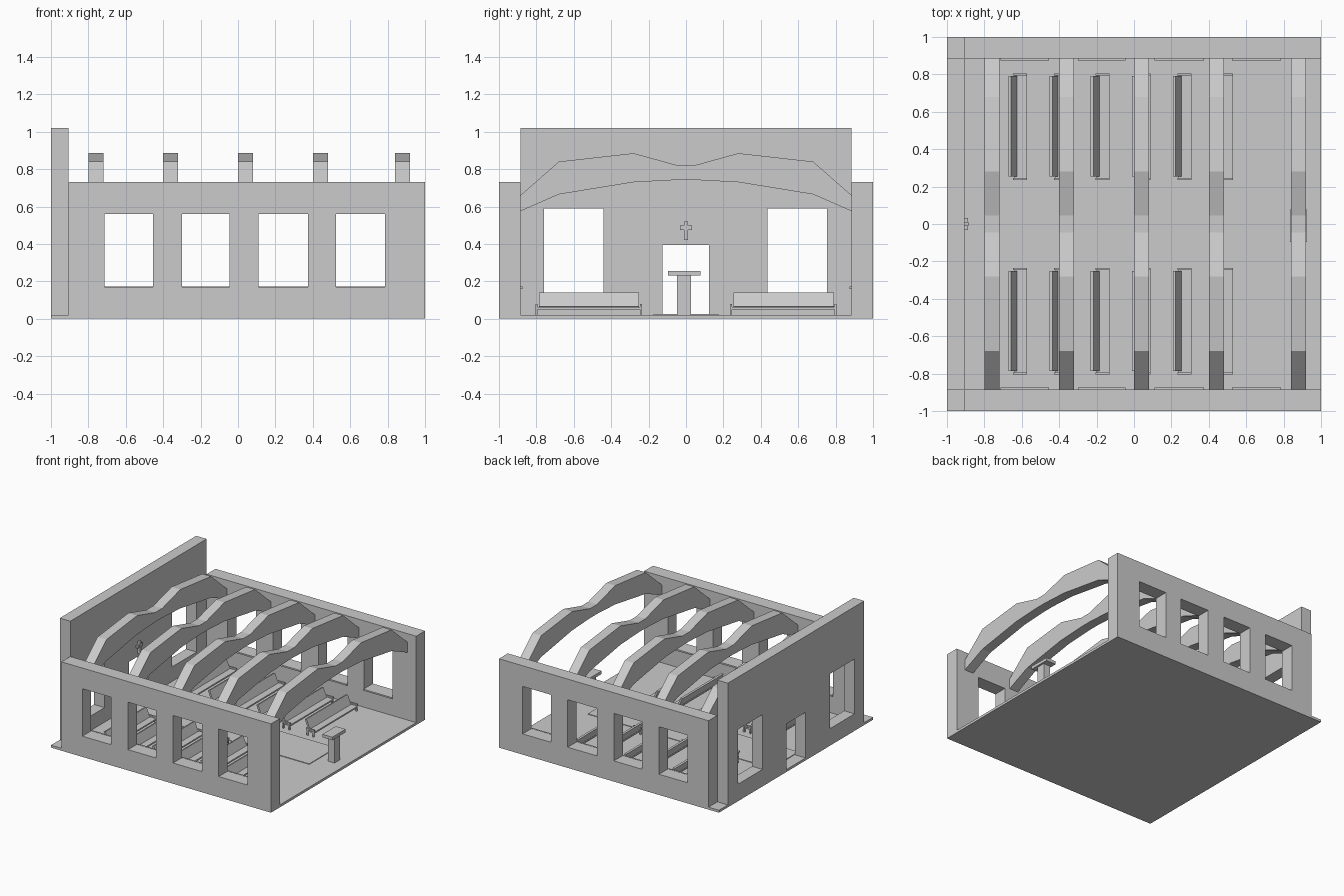
import bpy, bmesh
from mathutils import Matrix, Vector

if "Cube" in bpy.data.objects:
    bpy.data.objects.remove(bpy.data.objects["Cube"])


def add_box(bm, x0, x1, y0, y1, z0, z1):
    m = Matrix.Translation(((x0 + x1) / 2, (y0 + y1) / 2, (z0 + z1) / 2))
    bmesh.ops.create_cube(bm, size=1, matrix=m @ Matrix.Diagonal((x1 - x0, y1 - y0, z1 - z0, 1)))


def add_prism(bm, pts, axis, a, b):
    """Extrude a 2D profile along x (points are y,z) or y (points are x,z)."""
    def place(p, d):
        return (d, p[0], p[1]) if axis == 'x' else (p[0], d, p[1])
    face = bm.faces.new([bm.verts.new(place(p, a)) for p in pts])
    out = bmesh.ops.extrude_face_region(bm, geom=[face])
    move = Vector((b - a, 0, 0)) if axis == 'x' else Vector((0, b - a, 0))
    bmesh.ops.translate(bm, vec=move, verts=[v for v in out['geom'] if isinstance(v, bmesh.types.BMVert)])


def finish(name, bm):
    bmesh.ops.recalc_face_normals(bm, faces=bm.faces)
    me = bpy.data.meshes.new(name)
    bm.to_mesh(me)
    bm.free()
    ob = bpy.data.objects.new(name, me)
    bpy.context.collection.objects.link(ob)
    return ob


def boxes(name, *dims):
    bm = bmesh.new()
    for d in dims:
        add_box(bm, *d)
    return finish(name, bm)


def cut(ob, *holes):
    cutter = boxes(ob.name + "_cutter", *holes)
    mod = ob.modifiers.new("openings", 'BOOLEAN')
    mod.operation = 'DIFFERENCE'
    mod.solver = 'EXACT'
    mod.object = cutter
    bpy.context.view_layer.objects.active = ob
    bpy.ops.object.modifier_apply(modifier=mod.name)
    bpy.data.objects.remove(cutter)


# floor and aisle carpet
boxes("floor", (-1, 1, -1, 1, 0, 0.02))
boxes("aisle_carpet", (-0.9, 0.77, -0.175, 0.175, 0.02, 0.025))

# side walls with four windows and inner sills each
windows = [(-0.715, -0.455), (-0.30, -0.045), (0.11, 0.375), (0.525, 0.785)]
for side, (y0, y1), (s0, s1) in (("front", (-1, -0.885), (-0.885, -0.875)),
                                 ("rear", (0.885, 1), (0.875, 0.885))):
    wall = boxes(side + "_side_wall", (-0.905, 1, y0, y1, 0.02, 0.73))
    cut(wall, *[(a, b, y0 - 0.1, y1 + 0.1, 0.17, 0.56) for a, b in windows])
    boxes(side + "_window_sills", *[(a, b, s0, s1, 0.16, 0.172) for a, b in windows])

# end wall with two windows and a doorway
end = boxes("end_wall", (-1, -0.905, -0.885, 0.885, 0.02, 1.02))
cut(end, (-1.1, -0.8, -0.76, -0.44, 0.14, 0.59), (-1.1, -0.8, 0.435, 0.755, 0.14, 0.59),
    (-1.1, -0.8, -0.125, 0.122, 0.0, 0.395))

# wall cross
boxes("cross", (-0.906, -0.886, -0.01, 0.01, 0.42, 0.52), (-0.905, -0.887, -0.033, 0.033, 0.475, 0.498))

# roof arches
half = [(0.045, 0.82), (0.28, 0.885), (0.68, 0.84), (0.885, 0.66),
        (0.885, 0.575), (0.68, 0.665), (0.28, 0.73), (0.05, 0.742)]
profile = half + [(-y, z) for y, z in reversed(half)]
for i, x in enumerate((-0.8, -0.4, 0.0, 0.4, 0.84)):
    bm = bmesh.new()
    add_prism(bm, profile, 'x', x, x + 0.08)
    finish(f"roof_arch_{i + 1}", bm)


# pews in two columns: seat, leaning back, end legs and arms
def pew(name, x, y0, y1):
    bm = bmesh.new()
    add_box(bm, x + 0.03, x + 0.1, y0 + 0.005, y1 - 0.005, 0.05, 0.062)
    back = [(x + 0.032, 0.062), (x + 0.047, 0.066), (x + 0.015, 0.14), (x, 0.136)]
    add_prism(bm, back, 'y', y0 + 0.02, y1 - 0.015)
    for y in (y0, y1 - 0.012):
        add_box(bm, x + 0.025, x + 0.1, y, y + 0.012, 0.068, 0.08)
        for lx in (x + 0.03, x + 0.085):
            add_box(bm, lx, lx + 0.012, y + 0.001, y + 0.011, 0.02, 0.07)
    finish(name, bm)


for row in range(6):
    px = -0.672 + row * 0.22
    pew(f"rear_pew_{row + 1}", px, 0.235, 0.805)
    pew(f"front_pew_{row + 1}", px, -0.805, -0.235)

# lectern
boxes("lectern_post", (0.85, 0.91, -0.047, 0.027, 0.02, 0.23))
boxes("lectern_top", (0.835, 0.925, -0.097, 0.077, 0.23, 0.255))
